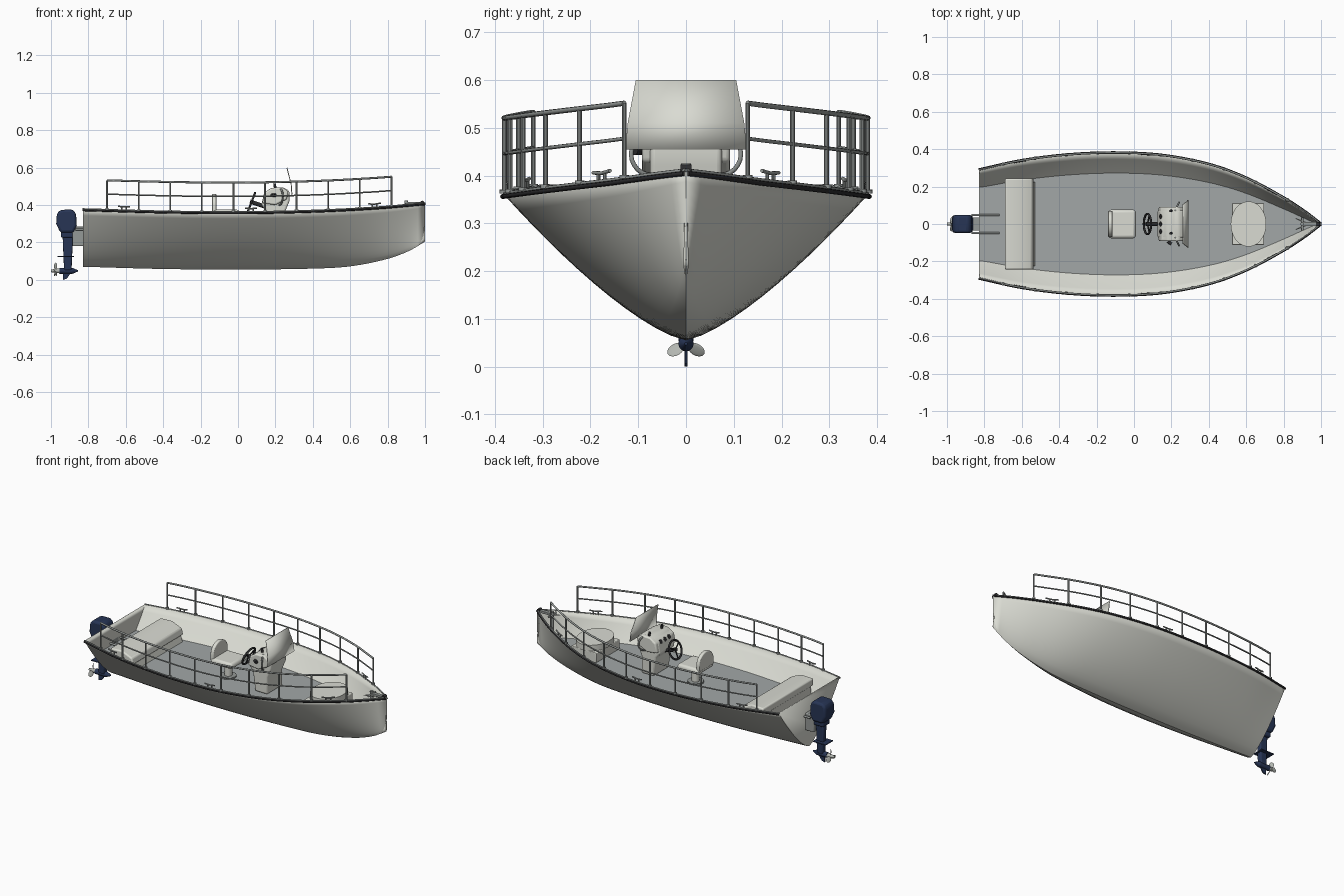
import bpy, bmesh, math
from mathutils import Vector, Matrix

if "Cube" in bpy.data.objects:
    bpy.data.objects.remove(bpy.data.objects["Cube"])


def material(name, rgb):
    m = bpy.data.materials.new(name)
    m.diffuse_color = (*rgb, 1)
    m.use_nodes = True
    m.node_tree.nodes["Principled BSDF"].inputs["Base Color"].default_value = m.diffuse_color
    return m


WHITE = material("off_white", (0.70, 0.71, 0.65))
FLOOR = material("deck_grey", (0.36, 0.39, 0.39))
STEEL = material("steel", (0.30, 0.32, 0.31))
BLACK = material("black_rubber", (0.025, 0.025, 0.027))
NAVY = material("navy", (0.02, 0.035, 0.09))
PALE = material("pale_metal", (0.45, 0.47, 0.44))


def add(name, bm, mat, bevel=0.0, segs=3, angle=35):
    bmesh.ops.recalc_face_normals(bm, faces=bm.faces)
    me = bpy.data.meshes.new(name)
    bm.to_mesh(me)
    bm.free()
    ob = bpy.data.objects.new(name, me)
    bpy.context.collection.objects.link(ob)
    me.materials.append(mat)
    if bevel:
        b = ob.modifiers.new("bevel", 'BEVEL')
        b.width, b.segments, b.limit_method = bevel, segs, 'ANGLE'
    bpy.ops.object.select_all(action='DESELECT')
    ob.select_set(True)
    bpy.context.view_layer.objects.active = ob
    bpy.ops.object.shade_smooth_by_angle(angle=math.radians(angle))
    return ob


def box(name, x, y, z, mat, bevel=0.0, rot=None):
    """Box from (min, max) ranges, optionally tilted about its centre."""
    bm = bmesh.new()
    bmesh.ops.create_cube(bm, size=1)
    bmesh.ops.scale(bm, vec=(x[1] - x[0], y[1] - y[0], z[1] - z[0]), verts=bm.verts)
    if rot:
        bmesh.ops.rotate(bm, matrix=Matrix.Rotation(rot, 3, 'Y'), verts=bm.verts)
    bmesh.ops.translate(bm, vec=(sum(x) / 2, sum(y) / 2, sum(z) / 2), verts=bm.verts)
    return add(name, bm, mat, bevel)


def rod(name, a, b, r, mat, r2=None, n=16):
    a, b = Vector(a), Vector(b)
    bm = bmesh.new()
    bmesh.ops.create_cone(bm, cap_ends=True, segments=n, radius1=r,
                          radius2=r if r2 is None else r2, depth=(b - a).length)
    m = Matrix.Translation((a + b) / 2) @ Vector((0, 0, 1)).rotation_difference(b - a).to_matrix().to_4x4()
    bmesh.ops.transform(bm, matrix=m, verts=bm.verts)
    return add(name, bm, mat)


def tube(name, pts, r, mat, closed=False):
    cu = bpy.data.curves.new(name, 'CURVE')
    cu.dimensions = '3D'
    cu.bevel_depth, cu.bevel_resolution, cu.use_fill_caps = r, 2, True
    s = cu.splines.new('POLY')
    s.points.add(len(pts) - 1)
    for p, c in zip(s.points, pts):
        p.co = (*c, 1)
    s.use_cyclic_u, s.use_smooth = closed, True
    cu.materials.append(mat)
    ob = bpy.data.objects.new(name, cu)
    bpy.context.collection.objects.link(ob)
    return ob


def extrude(name, profile, half, mat, bevel=0.0):
    """Side profile in x, z swept across the beam."""
    bm = bmesh.new()
    f = bm.faces.new([bm.verts.new((x, -half, z)) for x, z in profile])
    g = bmesh.ops.extrude_face_region(bm, geom=[f])
    bmesh.ops.translate(bm, vec=(0, 2 * half, 0), verts=[v for v in g['geom'] if isinstance(v, bmesh.types.BMVert)])
    return add(name, bm, mat, bevel)


def interp(tab, x):
    """Smooth interpolation through a small station table."""
    x = min(max(x, tab[0][0]), tab[-1][0])
    i = max(k for k in range(len(tab) - 1) if tab[k][0] <= x)
    slope = lambda k: ((tab[min(k + 1, len(tab) - 1)][1] - tab[max(k - 1, 0)][1]) /
                       (tab[min(k + 1, len(tab) - 1)][0] - tab[max(k - 1, 0)][0]))
    (x0, a), (x1, b) = tab[i], tab[i + 1]
    h = x1 - x0
    t = (x - x0) / h
    return ((2*t**3 - 3*t**2 + 1) * a + (t**3 - 2*t**2 + t) * h * slope(i)
            + (3*t**2 - 2*t**3) * b + (t**3 - t**2) * h * slope(i + 1))


BEAM = [(-.83, .292), (-.6, .342), (-.35, .373), (-.1, .383), (.15, .370), (.4, .322), (.6, .249), (.8, .143), (.92, .065), (1, .003)]
SHEER = [(-.83, .378), (-.4, .366), (0, .362), (.4, .370), (.75, .388), (1, .410)]
KEEL = [(-.83, .070), (-.4, .058), (0, .055), (.4, .060), (.6, .072), (.8, .112), (.92, .157), (1, .205)]
beam, sheer, keel = (lambda x: interp(BEAM, x)), (lambda x: interp(SHEER, x)), (lambda x: interp(KEEL, x))
POWER, DECK = 1.38, 0.255
STATIONS = [-.83 + 1.83 * i / 48 for i in range(49)]

# Hull shell with transom
bm = bmesh.new()
N = 12
rows = []
for x in STATIONS:
    w, k, s = beam(x), keel(x), sheer(x)
    rows.append([bm.verts.new((x, w * j / N, k + (s - k) * abs(j / N) ** POWER)) for j in range(-N, N + 1)])
for a, b in zip(rows, rows[1:]):
    for j in range(2 * N):
        bm.faces.new((a[j], a[j + 1], b[j + 1], b[j]))
bm.faces.new(rows[0])
hull = add("hull", bm, WHITE, angle=30)
sol = hull.modifiers.new("thickness", 'SOLIDIFY')
sol.thickness, sol.offset = 0.006, -1

# Deck floor fitted to the inside of the hull
bm = bmesh.new()
pairs = []
for x in STATIONS[:-1]:
    w = beam(x) * min(1, max(0, (DECK - keel(x)) / (sheer(x) - keel(x)))) ** (1 / POWER)
    w = max(w - .004, .001)
    pairs.append([bm.verts.new((x + .003, s * w, DECK)) for s in (-1, 1)])
for a, b in zip(pairs, pairs[1:]):
    bm.faces.new((a[0], b[0], b[1], a[1]))
add("deck_floor", bm, FLOOR)


def edge(x, side, dz=0, out=0):
    return (x, side * (beam(x) + out), sheer(x) + dz)


POSTS = [-.70 + 1.52 * i / 9 for i in range(10)]
RUN = [-.70 + 1.52 * i / 36 for i in range(37)]
for side, tag in ((-1, "right"), (1, "left")):
    # Rub rail and gunwale cap
    tube("rub_rail_" + tag, [edge(x, side, -.006, .001) for x in STATIONS], .005, BLACK)
    tube("gunwale_" + tag, [edge(x, side, .001, -.003) for x in STATIONS], .004, STEEL)
    # Guard rails and posts
    for nm, h, r in (("top", .158, .0055), ("middle", .084, .004)):
        tube(f"{nm}_rail_{tag}", [edge(x, side, h, -.002) for x in RUN], r, STEEL)
    for x in POSTS:
        rod("rail_post_" + tag, edge(x, side, 0, -.002), edge(x, side, .158, -.002), .005, STEEL, n=10)
        rod("post_foot_" + tag, edge(x, side, 0, -.002), edge(x, side, .008, -.002), .010, STEEL, n=12)
    # Mooring cleats
    for x in (-.61, .07, .73):
        for d in (-.012, .012):
            rod("cleat_leg_" + tag, edge(x + d, side, 0, -.006), edge(x + d, side, .017, -.006), .004, STEEL, n=8)
        tube("cleat_horn_" + tag, [edge(x + d, side, .018 + abs(d) * .1, -.006) for d in (-.032, 0, .032)], .004, STEEL)
    # Console grab handles
    tube("grab_handle_" + tag, [(.22 + .02 * math.sin(t), side * (.07 + .045 * math.sin(t)), .40 + .045 * (1 - math.cos(t)))
                                for t in [math.pi * i / 12 for i in range(13)]], .005, STEEL)
    # Engine mounting tubes through the transom
    rod("mount_tube_" + tag, (-.87, side * .048, .27), (-.72, side * .048, .27), .006, STEEL)
    rod("mount_strut_" + tag, (-.88, side * .03, .21), (-.82, side * .03, .21), .006, STEEL)

# Aft bench with sloping cushion
extrude("aft_bench_base", [(-.685, DECK), (-.685, .325), (-.545, .30), (-.53, DECK)], .225, WHITE)
extrude("aft_bench_cushion", [(-.69, .31), (-.69, .352), (-.61, .355), (-.545, .328), (-.535, .29)], .243, WHITE, .008)

# Helm seat
rod("seat_base", (-.065, 0, DECK), (-.065, 0, DECK + .01), .045, STEEL, n=24)
rod("seat_pedestal", (-.065, 0, DECK), (-.065, 0, .345), .022, WHITE, n=20)
box("seat_cushion", (-.137, .01), (-.077, .077), (.34, .375), WHITE, .016)
bm = bmesh.new()
arch = [(.07, .36)] + [(.07 * math.cos(t), .395 + .065 * math.sin(t)) for t in [math.pi * i / 14 for i in range(15)]] + [(-.07, .36)]
f = bm.faces.new([bm.verts.new((-.138, y, z)) for y, z in arch])
g = bmesh.ops.extrude_face_region(bm, geom=[f])
bmesh.ops.translate(bm, vec=(.022, 0, 0), verts=[v for v in g['geom'] if isinstance(v, bmesh.types.BMVert)])
add("seat_backrest", bm, WHITE, .005)

# Steering console
extrude("console_body", [(.165, DECK), (.15, .37), (.125, .40), (.14, .465), (.175, .49), (.24, .495),
                         (.275, .475), (.275, .42), (.25, .36), (.25, DECK)], .075, WHITE, .010)
extrude("console_cowl", [(.13, .41), (.142, .467), (.18, .492), (.24, .494), (.27, .47), (.26, .43), (.2, .40)], .092, WHITE, .008)
for y in (-.04, 0, .04):
    rod("gauge", (.148, y, .458), (.140, y, .462), .013, BLACK)
rod("throttle_lever", (.19, -.09, .45), (.185, -.108, .452), .005, BLACK)
rod("throttle_knob", (.18, -.093, .452), (.20, -.108, .452), .009, BLACK)
for y in (-.05, .07):
    rod("console_switch", (.2, y, .485), (.195, y, .515), .007, BLACK)

# Windscreen
bm = bmesh.new()
ring = [(.291, -.127, .455), (.291, .127, .455), (.287, .122, .51), (.264, .105, .6), (.264, -.105, .6), (.287, -.122, .51)]
vs = [bm.verts.new(p) for p in ring]
bm.faces.new((vs[0], vs[1], vs[2], vs[5]))
bm.faces.new((vs[5], vs[2], vs[3], vs[4]))
ws = add("windscreen", bm, WHITE)
ws.modifiers.new("thickness", 'SOLIDIFY').thickness = .005

# Steering wheel
C, U, V = Vector((.072, 0, .415)), Vector((.36, 0, .93)), Vector((0, 1, 0))
tube("steering_wheel", [C + .054 * (U * math.cos(t) + V * math.sin(t)) for t in [math.tau * i / 32 for i in range(32)]], .006, BLACK, True)
for k in range(3):
    t = math.tau * k / 3 + math.pi
    rod("wheel_spoke", C, C + .054 * (U * math.cos(t) + V * math.sin(t)), .004, BLACK, n=8)
rod("steering_column", C + Vector((-.008, 0, .003)), (.15, 0, .39), .011, BLACK)

# Bow seat with oval cushion
box("bow_seat_base", (.525, .695), (-.112, .112), (DECK, .315), WHITE, .004)
seat = rod("bow_seat_cushion", (0, 0, .315), (0, 0, .35), .5, WHITE, n=48)
seat.scale, seat.location = (.19, .242, 1), (.612, 0, 0)

# Bow post, anchor roller and anchor
rod("bow_post", (.90, 0, DECK), (.90, 0, .425), .010, STEEL)
rod("bow_post_bar", (.90, -.035, .405), (.90, .035, .405), .006, STEEL)
box("anchor_roller", (.90, .995), (-.011, .011), (.402, .416), STEEL, .002)
rod("roller_wheel", (.985, -.012, .412), (.985, .012, .412), .011, BLACK)
for s in (-1, 1):
    rod("anchor_fluke", (.93, 0, .405), (.865, s * .03, .40), .007, PALE, .002, 8)

# Outboard engine
extrude("engine_cowl", [(-.972, .30), (-.968, .355), (-.95, .374), (-.885, .376), (-.866, .355), (-.862, .29), (-.88, .252), (-.95, .252)], .047, NAVY, .016)
box("engine_collar", (-.947, -.875), (-.033, .033), (.225, .265), NAVY, .008)
extrude("engine_leg", [(-.938, .24), (-.882, .24), (-.89, .05), (-.93, .05)], .016, NAVY, .007)
box("transom_bracket", (-.885, -.825), (-.036, .036), (.18, .285), STEEL, .005)
box("anti_splash_plate", (-.965, -.878), (-.036, .036), (.122, .128), NAVY, .002)
extrude("engine_skeg", [(-.935, .05), (-.885, .05), (-.915, .006), (-.935, 0)], .003, NAVY)
rod("gear_case", (-.955, 0, .048), (-.885, 0, .048), .016, NAVY)
rod("gear_case_nose", (-.885, 0, .048), (-.855, 0, .048), .016, NAVY, .003)

# Propeller
rod("propeller_hub", (-1, 0, .048), (-.955, 0, .048), .007, PALE, .013)
for k in range(3):
    bm = bmesh.new()
    bmesh.ops.create_uvsphere(bm, u_segments=16, v_segments=8, radius=1)
    m = (Matrix.Translation((-.975, 0, .048)) @ Matrix.Rotation(math.tau * k / 3 - .0, 4, 'X')
         @ Matrix.Translation((0, 0, .025)) @ Matrix.Rotation(.6, 4, 'Z') @ Matrix.Diagonal((.0022, .015, .019, 1)))
    bmesh.ops.transform(bm, matrix=m, verts=bm.verts)
    add("propeller_blade", bm, PALE)
